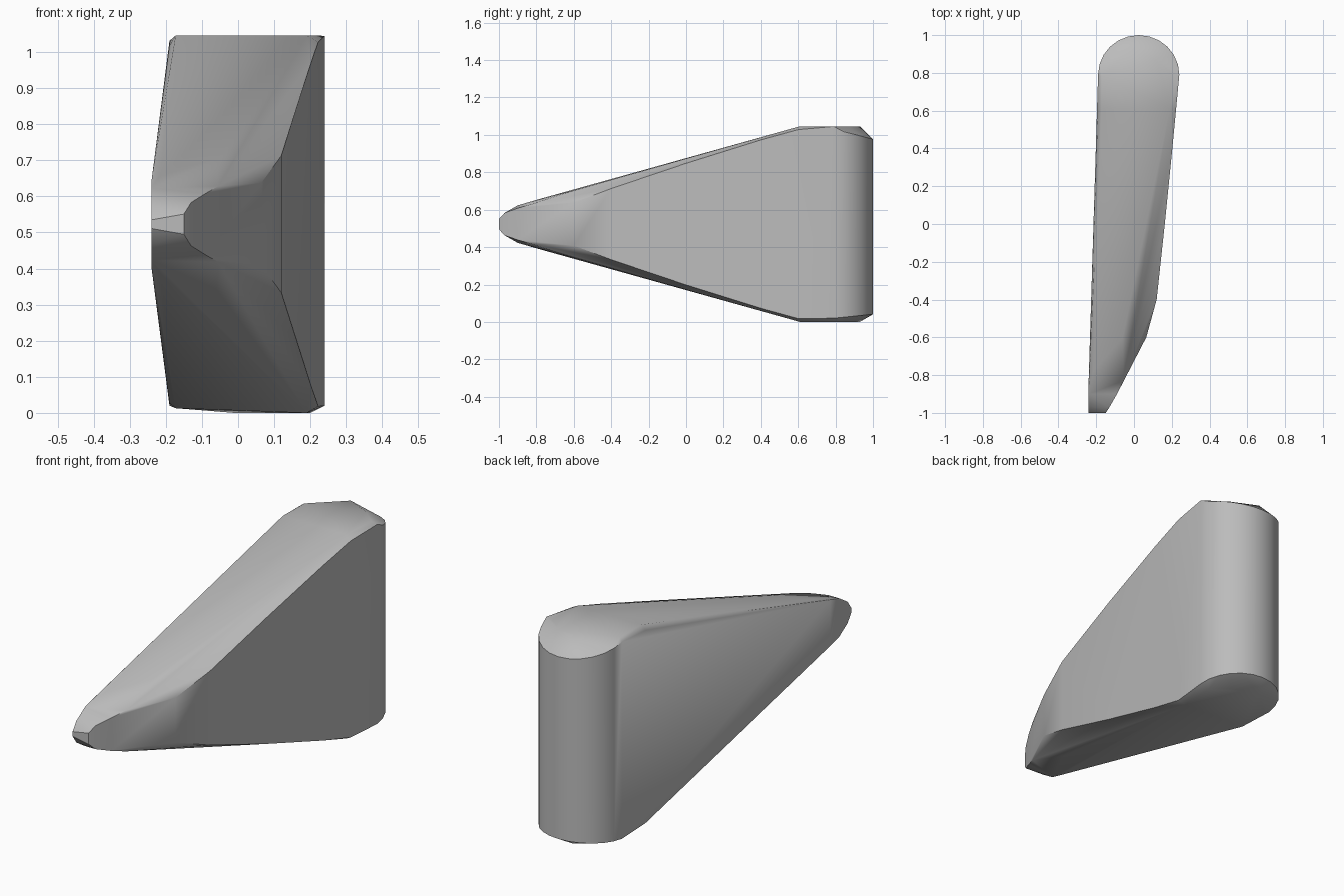
import bpy, bmesh, math

cube = bpy.data.objects.get("Cube")
if cube:
    bpy.data.objects.remove(cube, do_unlink=True)

MID = 0.523

grey = bpy.data.materials.new("plain_grey")
grey.use_nodes = True
grey.diffuse_color = (0.5, 0.5, 0.5, 1)
grey.node_tree.nodes["Principled BSDF"].inputs["Base Color"].default_value = (0.5, 0.5, 0.5, 1)

bm = bmesh.new()


def pair(x, y, up, down=None):
    """Add a point above and one below the middle plane."""
    bm.verts.new((x, y, MID + up))
    bm.verts.new((x, y, MID - (up if down is None else down)))


# Narrow rounded nose: y, half height at the flat side, half height at the sloping side, width end
for y, left, right, x in [(-1.0, 0.012, 0.028, -0.15), (-0.97, 0.055, 0.06, -0.13),
                          (-0.9, 0.1, 0.085, -0.09), (-0.83, 0.118, 0.105, -0.055)]:
    pair(-0.24, y, left)
    pair(x, y, right)

# Curved side of the wedge, with its upper and lower edges
for x, y, h in [(0.065, -0.6, 0.115), (0.085, -0.52, 0.147), (0.12, -0.4, 0.19),
                (0.163, 0.0, 0.325), (0.203, 0.4, 0.45), (0.222, 0.6, 0.505)]:
    pair(x, y, h)

# Sloping top and bottom ridges, from the nose to the flat ends
pair(-0.19, 0.6, 0.495)
pair(-0.215, -0.78, 0.135)
pair(-0.06, -0.6, 0.18)
for x in (-0.173, 0.19):
    pair(x, 0.61, 0.523, 0.51 if x < 0 else 0.523)

# Flat end outline
for x, y in [(-0.17, 0.78), (-0.01, 0.93), (0.12, 0.87), (0.2, 0.8)]:
    pair(x, y, 0.523, 0.508 if x < -0.1 else 0.523)

# Round back, its rim dropping towards the rear
for i in range(13):
    a = math.pi * i / 12
    drop = 0.06 * math.sin(a)
    side = 0.522 if i == 0 else 0.508
    pair(0.025 + 0.215 * math.cos(a), 0.79 + 0.21 * math.sin(a), side - drop * 0.9,
         0.503 - drop * 0.35)

# Skin the points
hull = bmesh.ops.convex_hull(bm, input=bm.verts)
loose = {v for v in hull["geom_interior"] + hull["geom_unused"]
         if isinstance(v, bmesh.types.BMVert)}
bmesh.ops.delete(bm, geom=list(loose), context='VERTS')
bmesh.ops.dissolve_limit(bm, angle_limit=math.radians(1), verts=bm.verts, edges=bm.edges)
bmesh.ops.recalc_face_normals(bm, faces=bm.faces)

mesh = bpy.data.meshes.new("wedge_body")
bm.to_mesh(mesh)
bm.free()
mesh.materials.append(grey)
body = bpy.data.objects.new("wedge_body", mesh)
bpy.context.collection.objects.link(body)
bpy.context.view_layer.objects.active = body
body.select_set(True)
bpy.ops.object.shade_smooth_by_angle(angle=math.radians(32))
